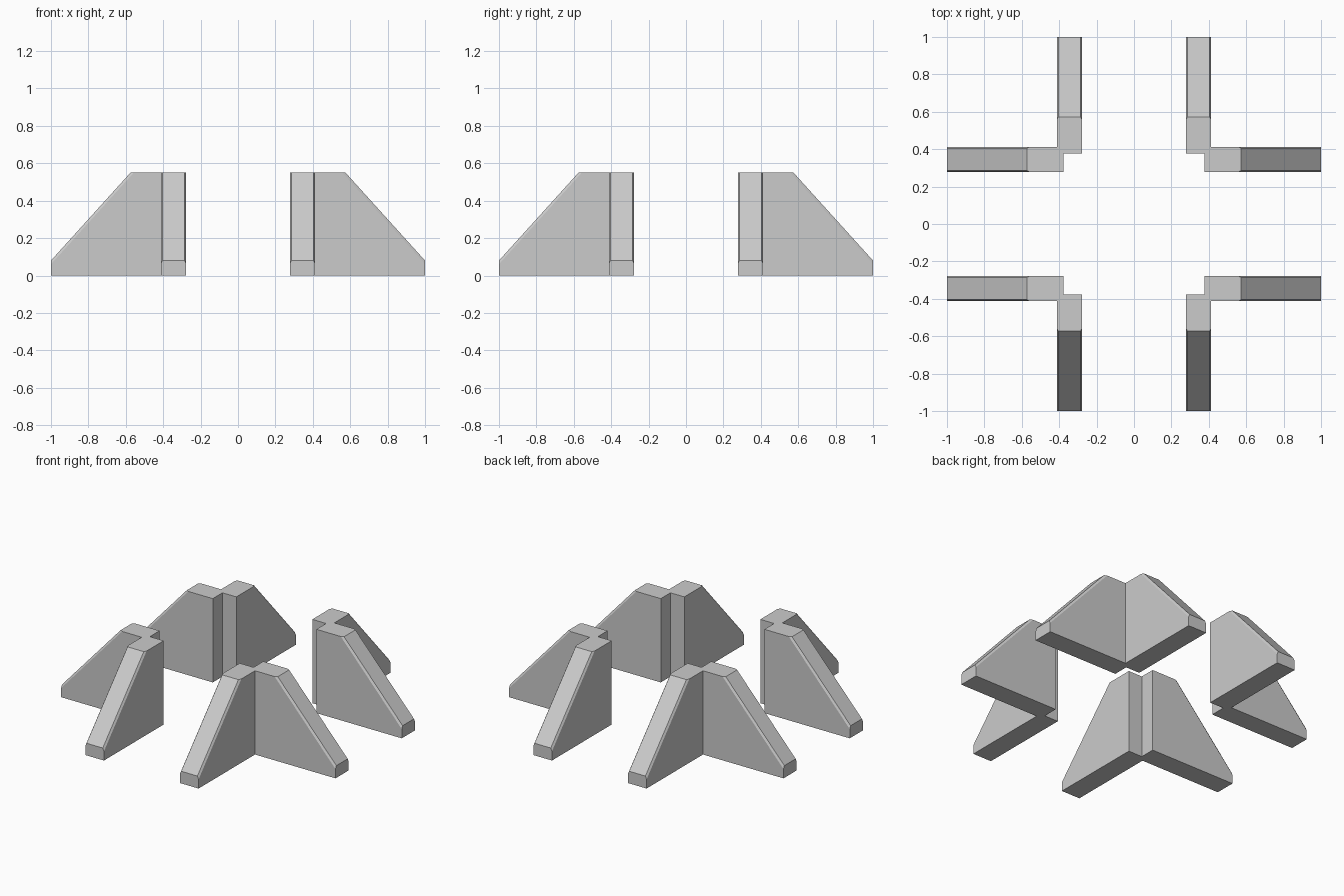
import bpy, bmesh
from mathutils import Vector, Matrix

if "Cube" in bpy.data.objects:
    bpy.data.objects.remove(bpy.data.objects["Cube"])

IN, NOTCH, OUT, END = 0.277, 0.378, 0.413, 1.0   # fin sides, notch corner, tip
TOP, TOP_X, TIP_Z = 0.552, 0.573, 0.08           # height, start of slope, tip height
CH_SIDE, CH_SLOPE = 0.009, 0.013                 # chamfer along the sloping edges


def clip(bm, co, no):
    """Cut away everything in front of a plane and cap the cut."""
    cut = bmesh.ops.bisect_plane(bm, geom=bm.verts[:] + bm.edges[:] + bm.faces[:],
                                 plane_co=co, plane_no=no, clear_outer=True, dist=1e-6)
    edges = [g for g in cut["geom_cut"] if isinstance(g, bmesh.types.BMEdge)]
    bmesh.ops.contextual_create(bm, geom=edges)


# one fin, mitred on the diagonal where it meets its twin
bm = bmesh.new()
plan = [(NOTCH, NOTCH), (NOTCH, IN), (END, IN), (END, OUT), (OUT, OUT)]
base = bm.faces.new([bm.verts.new((x, y, 0)) for x, y in plan])
ext = bmesh.ops.extrude_face_region(bm, geom=[base], use_keep_orig=True)
bmesh.ops.translate(bm, vec=(0, 0, TOP),
                    verts=[g for g in ext["geom"] if isinstance(g, bmesh.types.BMVert)])

# sloping back and its two chamfered edges
slope = Vector((TOP - TIP_Z, 0, END - TOP_X)).normalized()
tip = Vector((END, 0, TIP_Z))
clip(bm, tip, slope)
for y, s in ((IN, -1), (OUT, 1)):
    side = Vector((0, s, 0))
    clip(bm, tip + Vector((0, y - s * CH_SIDE, 0)), slope / CH_SLOPE + side / CH_SIDE)

# open the mitre, then add the twin fin reflected across the diagonal
mitre = [f for f in bm.faces if all(abs(v.co.x - v.co.y) < 1e-5 for v in f.verts)]
bmesh.ops.delete(bm, geom=mitre, context='FACES')
twin = bmesh.ops.duplicate(bm, geom=bm.verts[:] + bm.edges[:] + bm.faces[:])["geom"]
swap = Matrix(((0, 1, 0, 0), (1, 0, 0, 0), (0, 0, 1, 0), (0, 0, 0, 1)))
bmesh.ops.transform(bm, matrix=swap, verts=[g for g in twin if isinstance(g, bmesh.types.BMVert)])
bmesh.ops.remove_doubles(bm, verts=bm.verts[:], dist=1e-5)
bmesh.ops.dissolve_limit(bm, angle_limit=0.01, verts=bm.verts[:], edges=bm.edges[:])
bmesh.ops.recalc_face_normals(bm, faces=bm.faces[:])

# four corner braces by mirroring
mesh = bpy.data.meshes.new("corner_braces")
bm.to_mesh(mesh)
bm.free()
braces = bpy.data.objects.new("corner_braces", mesh)
bpy.context.collection.objects.link(braces)
mirror = braces.modifiers.new("four_corners", 'MIRROR')
mirror.use_axis = (True, True, False)
